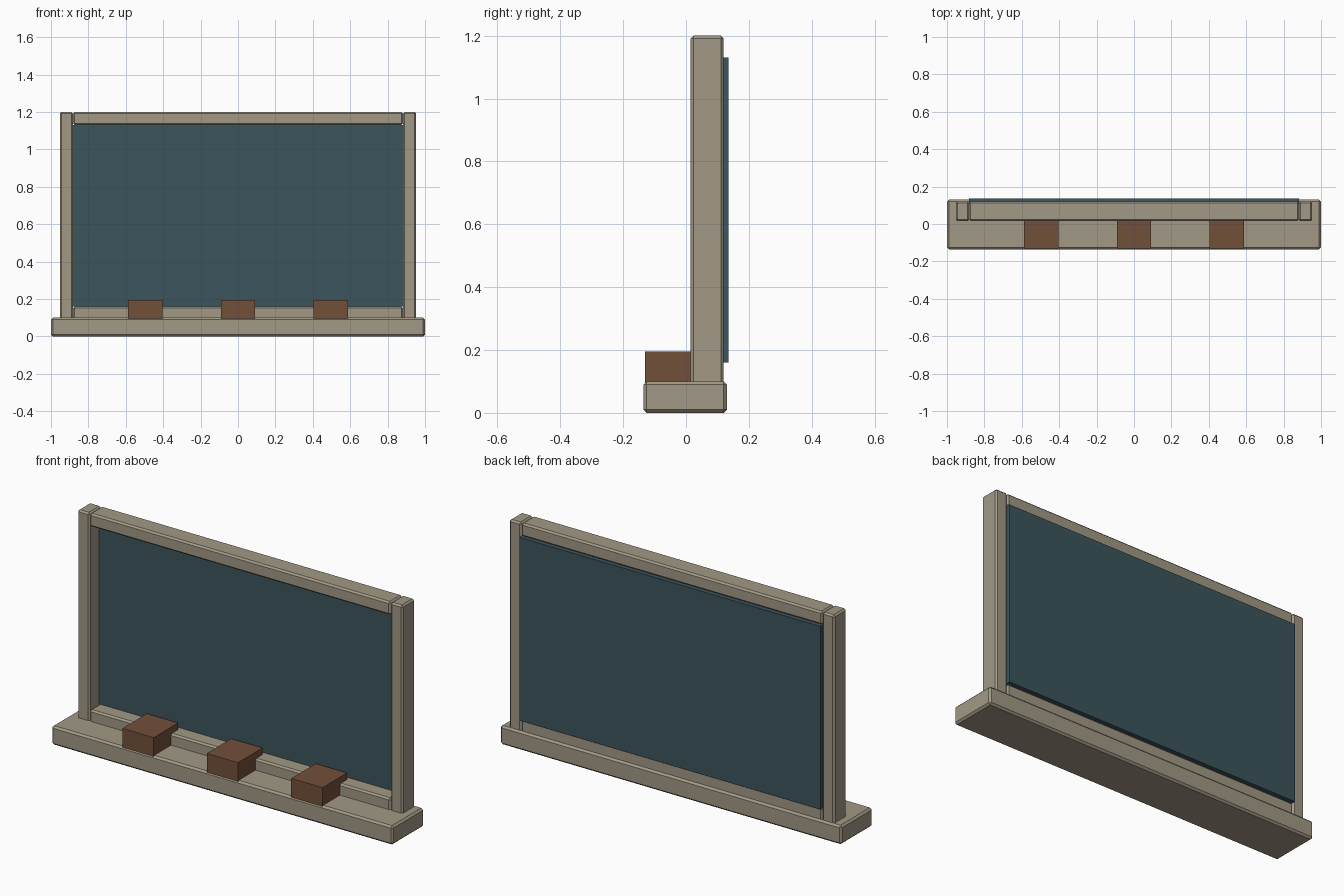
import bpy, bmesh

if "Cube" in bpy.data.objects:
    bpy.data.objects.remove(bpy.data.objects["Cube"])


def material(name, rgb):
    m = bpy.data.materials.new(name)
    m.diffuse_color = (*rgb, 1)
    m.use_nodes = True
    m.node_tree.nodes["Principled BSDF"].inputs["Base Color"].default_value = m.diffuse_color
    return m


WOOD = material("pale_wood", (0.36, 0.32, 0.24))
SLATE = material("slate", (0.045, 0.09, 0.11))
BROWN = material("brown_felt", (0.17, 0.08, 0.042))


def box(name, lo, hi, mat, bevel=0.0):
    """Box between two corners, optionally with chamfered edges."""
    bm = bmesh.new()
    bmesh.ops.create_cube(bm, size=1)
    for v in bm.verts:
        v.co = [(a + b) / 2 + c * (b - a) for a, b, c in zip(lo, hi, v.co)]
    mesh = bpy.data.meshes.new(name)
    bm.to_mesh(mesh)
    bm.free()
    mesh.materials.append(mat)
    obj = bpy.data.objects.new(name, mesh)
    bpy.context.collection.objects.link(obj)
    if bevel:
        mod = obj.modifiers.new("chamfer", 'BEVEL')
        mod.width = bevel
        mod.segments = 1
    return obj


# Base ledge
box("base_ledge", (-1, -0.135, 0), (1, 0.13, 0.1), WOOD, 0.01)

# Frame: two posts and two rails
Y0, Y1 = 0.015, 0.12
for side, x0, x1 in (("left", -0.953, -0.882), ("right", 0.882, 0.953)):
    box(side + "_post", (x0, Y0, 0.09), (x1, Y1, 1.2), WOOD, 0.009)
for level, z0, z1 in (("bottom", 0.09, 0.16), ("top", 1.13, 1.2)):
    box(level + "_rail", (-0.882, Y0, z0), (0.882, Y1, z1), WOOD, 0.009)

# Board panel, standing slightly proud of the frame at the back
box("board_panel", (-0.882, 0.095, 0.16), (0.882, 0.135, 1.13), SLATE)

# Erasers resting on the ledge and running back over the bottom rail
for i, x in enumerate((-0.495, 0, 0.495)):
    box(f"eraser_{i + 1}", (x - 0.092, -0.13, 0.095), (x + 0.092, 0.075, 0.195), BROWN)
